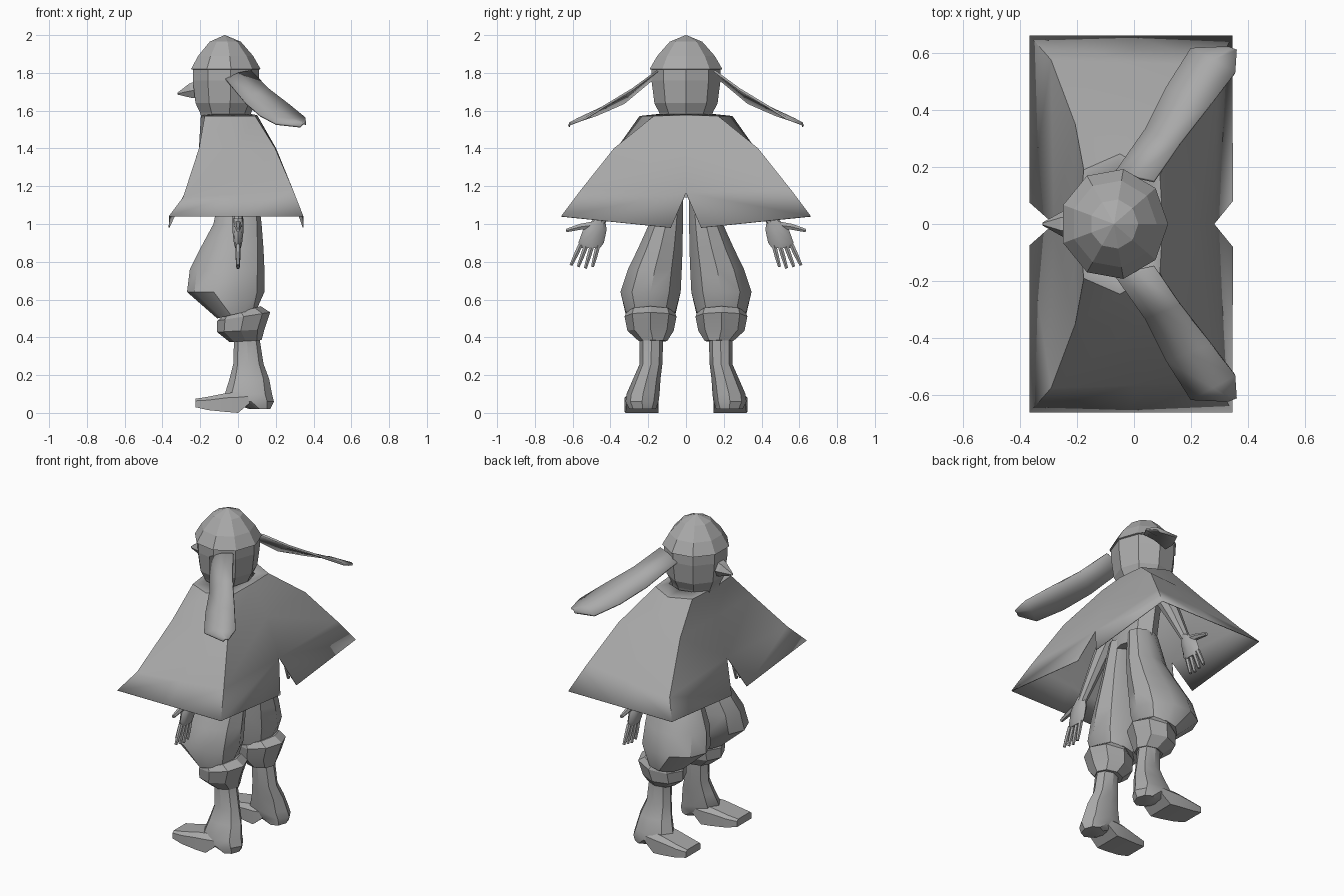
import bpy
import bmesh
from math import cos, sin, pi
from mathutils import Vector

if "Cube" in bpy.data.objects:
    bpy.data.objects.remove(bpy.data.objects["Cube"], do_unlink=True)

# One plain grey for the whole figure
GREY = (0.4, 0.4, 0.4, 1.0)
clay = bpy.data.materials.new("plain grey")
clay.use_nodes = True
clay.diffuse_color = GREY
clay.node_tree.nodes["Principled BSDF"].inputs["Base Color"].default_value = GREY


def ring(z, front, back, inner, outer, tilt=0.0, sides=8):
    """Oval ring given by its extents; tilt raises the back above the front."""
    points = []
    for i in range(sides):
        angle = 2 * pi * i / sides
        across, along = cos(angle), sin(angle)
        points.append(Vector(((front + back) / 2 + across * (back - front) / 2,
                              (inner + outer) / 2 + along * (outer - inner) / 2,
                              z + across * tilt / 2)))
    return points


def round_ring(z, radius, centre=-0.07, sides=9):
    return ring(z, centre - radius, centre + radius, -radius, radius, sides=sides) \
        if sides % 2 == 0 else \
        [Vector((centre + radius * cos(2 * pi * i / sides),
                 radius * sin(2 * pi * i / sides) * 1.03, z)) for i in range(sides)]


def box_ring(x, inner, outer, low, high):
    """Upright rectangular section with softened upper corners."""
    soft = (high - low) / 4
    return [Vector(p) for p in ((x, inner, low), (x, outer, low), (x, outer, high - soft),
                                (x, outer - soft, high), (x, inner + soft, high),
                                (x, inner, high - soft))]


def tube_rings(points, radii, sides=6):
    """Round sections along a nearly straight path."""
    points = [Vector(p) for p in points]
    turn = (points[-1] - points[0]).to_track_quat("Z", "Y")
    return [[p + turn @ Vector((r * cos(2 * pi * i / sides), r * sin(2 * pi * i / sides), 0))
             for i in range(sides)] for p, r in zip(points, radii)]


def loft(name, groups, closed=True, mirror=True, thickness=0.0, angle=30):
    """Skin each group of rings into one object, mirrored to the other side."""
    bm = bmesh.new()
    for rings in groups:
        rows = [[bm.verts.new(p) for p in r] for r in rings]
        count = len(rows[0])
        for low, high in zip(rows, rows[1:]):
            for i in range(count if closed else count - 1):
                j = (i + 1) % count
                bm.faces.new((low[i], low[j], high[j], high[i]))
        if closed:
            bm.faces.new(rows[0][::-1])
            bm.faces.new(rows[-1])
    bmesh.ops.remove_doubles(bm, verts=bm.verts, dist=0.0005)
    bmesh.ops.recalc_face_normals(bm, faces=bm.faces)
    mesh = bpy.data.meshes.new(name)
    bm.to_mesh(mesh)
    bm.free()
    mesh.materials.append(clay)
    obj = bpy.data.objects.new(name, mesh)
    bpy.context.collection.objects.link(obj)
    if mirror:
        mod = obj.modifiers.new("both sides", "MIRROR")
        mod.use_axis = (False, True, False)
        mod.merge_threshold = 0.001
    if thickness:
        mod = obj.modifiers.new("cloth thickness", "SOLIDIFY")
        mod.thickness = thickness
        mod.offset = 0
    if angle:
        bpy.ops.object.select_all(action="DESELECT")
        obj.select_set(True)
        bpy.context.view_layer.objects.active = obj
        bpy.ops.object.shade_smooth_by_angle(angle=angle * pi / 180)
    return obj


# Head, with the neck running down into the collar
loft("head", [[round_ring(z, r) for z, r in
               ((1.5, 0.11), (1.59, 0.14), (1.64, 0.165), (1.76, 0.18), (1.83, 0.18))]],
     mirror=False, angle=0)

# Faceted cap
loft("cap", [[round_ring(z, r) for z, r in
              ((1.815, 0.17), (1.82, 0.19), (1.89, 0.15), (1.965, 0.085), (2.0, 0.002))]],
     mirror=False, angle=0)

# Beak-like nose
loft("nose", [tube_rings([(-0.19, 0, 1.715), (-0.25, 0, 1.705), (-0.32, 0, 1.69)],
                         [0.06, 0.045, 0.006])], mirror=False, angle=0)

# Long flaps sweeping back from the cap: front edge and back edge pairs
flap = [((-0.065, 0.18, 1.765), (0.07, 0.15, 1.81)),
        ((0.04, 0.33, 1.64), (0.16, 0.28, 1.715)),
        ((0.115, 0.48, 1.575), (0.27, 0.42, 1.63)),
        ((0.2, 0.615, 1.53), (0.355, 0.53, 1.56)),
        ((0.33, 0.62, 1.515), (0.36, 0.61, 1.53))]
loft("ear_flaps", [[[Vector(a), (Vector(a) + Vector(b)) / 2 + Vector((0, 0, 0.01)), Vector(b)]
                    for a, b in flap]], closed=False, thickness=0.012)


# Cape: back centre, back ridge, shoulder, front ridge, front centre
def cape_row(back, back_ridge, front_ridge, front, shoulder=None):
    b, r, f, c = (Vector(p) for p in (back, back_ridge, front_ridge, front))
    return [b, r, Vector(shoulder) if shoulder else (r + f) / 2, f, c]


cape = [cape_row((0.07, 0, 1.58), (0.04, 0.11, 1.58), (-0.13, 0.13, 1.58), (-0.18, 0, 1.58),
                 (-0.06, 0.15, 1.58)),
        cape_row((0.1, 0, 1.575), (0.09, 0.17, 1.57), (-0.175, 0.19, 1.57), (-0.195, 0, 1.575),
                 (-0.05, 0.245, 1.57)),
        cape_row((0.2, 0, 1.4), (0.195, 0.38, 1.4), (-0.205, 0.35, 1.4), (-0.205, 0, 1.4)),
        cape_row((0.28, 0, 1.165), (0.29, 0.555, 1.18), (-0.29, 0.575, 1.14), (-0.28, 0, 1.165)),
        cape_row((0.345, 0.08, 0.98), (0.345, 0.66, 1.04), (-0.365, 0.66, 1.04),
                 (-0.365, 0.075, 0.98))]
loft("cape", [cape], closed=False, thickness=0.004, angle=25)

# Torso beneath the cape
loft("torso", [[ring(*r) for r in ((1.14, -0.1, 0.1, -0.15, 0.15),
                                   (1.35, -0.12, 0.09, -0.17, 0.17),
                                   (1.5, -0.13, 0.08, -0.2, 0.2),
                                   (1.56, -0.12, 0.06, -0.13, 0.13))]], mirror=False)

# Baggy trousers
loft("trousers", [[ring(*r, sides=10) for r in ((1.2, -0.09, 0.1, 0.01, 0.15),
                                                (1.0, -0.13, 0.125, 0.012, 0.2),
                                                (0.87, -0.2, 0.135, 0.012, 0.26),
                                                (0.76, -0.255, 0.14, 0.015, 0.315),
                                                (0.64, -0.27, 0.14, 0.02, 0.355),
                                                (0.525, -0.11, 0.1, 0.05, 0.325, 0.05))]],
     angle=35)

# Slanted cuffs below the knee
loft("trouser_cuffs", [[ring(*r) for r in ((0.535, -0.09, 0.12, 0.06, 0.315, 0.06),
                                           (0.51, -0.11, 0.17, 0.05, 0.325, 0.045),
                                           (0.435, -0.11, 0.14, 0.065, 0.31, 0.015),
                                           (0.38, -0.045, 0.125, 0.1, 0.25, 0.01))]], angle=20)

# Lower legs flaring down to the heels, with flat forefeet
loft("lower_legs", [[ring(*r) for r in ((0.42, -0.02, 0.11, 0.12, 0.245),
                                        (0.26, -0.025, 0.135, 0.125, 0.245),
                                        (0.18, -0.045, 0.165, 0.135, 0.28),
                                        (0.1, -0.07, 0.18, 0.14, 0.315),
                                        (0.06, -0.05, 0.19, 0.145, 0.32),
                                        (0.02, 0.06, 0.17, 0.16, 0.3))]], angle=35)
loft("feet", [[box_ring(*r) for r in ((-0.225, 0.18, 0.32, 0.03, 0.075),
                                      (-0.16, 0.165, 0.325, 0.015, 0.085),
                                      (-0.06, 0.15, 0.325, 0.005, 0.105),
                                      (0.0, 0.145, 0.32, 0.0, 0.11),
                                      (0.06, 0.15, 0.315, 0.05, 0.1))]])

# Arms hanging out to the sides
loft("arms", [tube_rings([(-0.04, 0.17, 1.47), (-0.02, 0.32, 1.24), (0, 0.455, 1.01)],
                         [0.055, 0.045, 0.026], sides=8)])

# Hands: flat palms, four spread fingers and an outward thumb
loft("palms", [[ring(*r) for r in ((1.03, -0.028, 0.028, 0.43, 0.485),
                                   (0.97, -0.03, 0.03, 0.42, 0.545),
                                   (0.9, -0.022, 0.022, 0.435, 0.57),
                                   (0.873, -0.015, 0.015, 0.455, 0.555))]], angle=40)
fingers = []
for i in range(4):
    base = Vector((0, 0.465 + 0.031 * i, 0.89))
    tip = Vector((0, 0.495 + 0.038 * i, 0.765 + 0.008 * abs(i - 1)))
    fingers.append(tube_rings([base, base.lerp(tip, 0.5), tip], [0.014, 0.013, 0.009]))
loft("fingers", fingers, angle=40)
loft("thumbs", [tube_rings([(0, 0.48, 0.995), (0, 0.56, 0.985), (0, 0.635, 0.965)],
                           [0.024, 0.018, 0.01])], angle=40)
